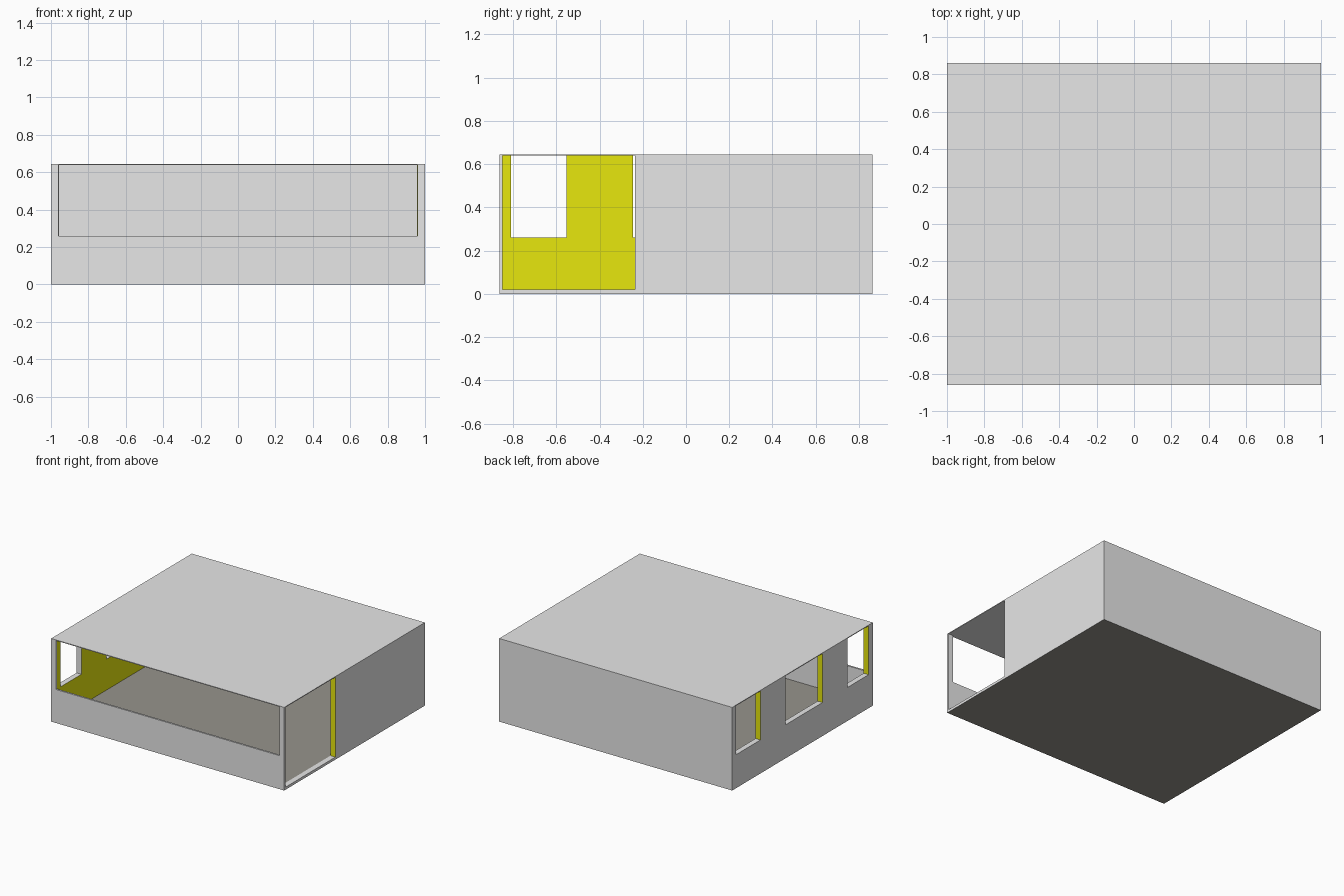
import bpy, bmesh
from mathutils import Vector

if "Cube" in bpy.data.objects:
    bpy.data.objects.remove(bpy.data.objects["Cube"])


def mat(name, rgb):
    m = bpy.data.materials.new(name)
    m.diffuse_color = (*rgb, 1)
    m.use_nodes = True
    m.node_tree.nodes["Principled BSDF"].inputs["Base Color"].default_value = m.diffuse_color
    return m


MATS = [mat("wall_gray", (0.8, 0.8, 0.8)),
        mat("paint_yellow", (0.8, 0.8, 0.004)),
        mat("floor_gray", (0.305, 0.295, 0.262))]
GRAY, YELLOW, FLOOR = 0, 1, 2

HX, HY = 1.0, 0.862        # outer half sizes
TOP, ROOF = 0.645, 0.006   # total height, roof thickness
TX, TY = 0.042, 0.014      # side and front/back wall thickness
SLAB = 0.02
WALL_TOP = TOP - ROOF


def prism(name, points, offset, rule):
    """Extrude a flat profile and colour its faces by a rule(normal, centre)."""
    bm = bmesh.new()
    face = bm.faces.new([bm.verts.new(p) for p in points])
    out = bmesh.ops.extrude_face_region(bm, geom=[face], use_keep_orig=True)
    moved = [v for v in out["geom"] if isinstance(v, bmesh.types.BMVert)]
    bmesh.ops.translate(bm, verts=moved, vec=Vector(offset))
    bmesh.ops.recalc_face_normals(bm, faces=bm.faces)
    for f in bm.faces:
        f.material_index = rule(f.normal, f.calc_center_median())
    me = bpy.data.meshes.new(name)
    bm.to_mesh(me)
    bm.free()
    for m in MATS:
        me.materials.append(m)
    ob = bpy.data.objects.new(name, me)
    bpy.context.collection.objects.link(ob)
    return ob


def wall_profile(half, openings):
    """Outline (along, z) of a wall whose openings run up to the roof."""
    pts = [(half, 0), (-half, 0)]
    at_top = False
    cuts = []
    for a, b, sill in openings:
        cuts += [(a, WALL_TOP), (a, sill), (b, sill), (b, WALL_TOP)]
    pts += [(-half, WALL_TOP)] + cuts + [(half, WALL_TOP)]
    # drop doubled points where an opening touches the wall end
    return [p for p in pts if pts.count(p) == 1]


def underside(n, c):
    return n.z < -0.9 and c.z < 0.001


def plain(n, c):
    return FLOOR if underside(n, c) else GRAY


def left_rule(n, c):
    if underside(n, c):
        return FLOOR
    # inner face and the jambs facing the back are painted
    return YELLOW if n.x > 0.9 or n.y > 0.9 else GRAY


def right_rule(n, c):
    if underside(n, c):
        return FLOOR
    # inner face and the doorway jamb are painted
    return YELLOW if n.x < -0.9 or n.y < -0.9 else GRAY


def rect(hx, hy, z):
    return [(-hx, -hy, z), (hx, -hy, z), (hx, hy, z), (-hx, hy, z)]


# Floor and roof slabs
prism("floor", rect(HX - TX, HY - TY, 0), (0, 0, SLAB), lambda n, c: FLOOR)
prism("roof", rect(HX, HY, WALL_TOP), (0, 0, ROOF), lambda n, c: GRAY)

# Front wall with the wide window opening, and the solid back wall
front = wall_profile(HX, [(-0.96, 0.96, 0.26)])
prism("front_wall", [(x, -HY, z) for x, z in front], (0, TY, 0), plain)
back = wall_profile(HX, [])
prism("back_wall", [(x, HY, z) for x, z in back], (0, -TY, 0), plain)

# Left wall with three windows
IN = HY - TY
left = wall_profile(IN, [(-0.81, -0.552, 0.26), (-0.245, 0.21, 0.26), (0.515, 0.815, 0.26)])
prism("left_wall", [(-HX, y, z) for y, z in left], (TX, 0, 0), left_rule)

# Right wall with the open doorway at the front end
right = wall_profile(IN, [(-IN, -0.235, SLAB)])
prism("right_wall", [(HX, y, z) for y, z in right], (-TX, 0, 0), right_rule)
